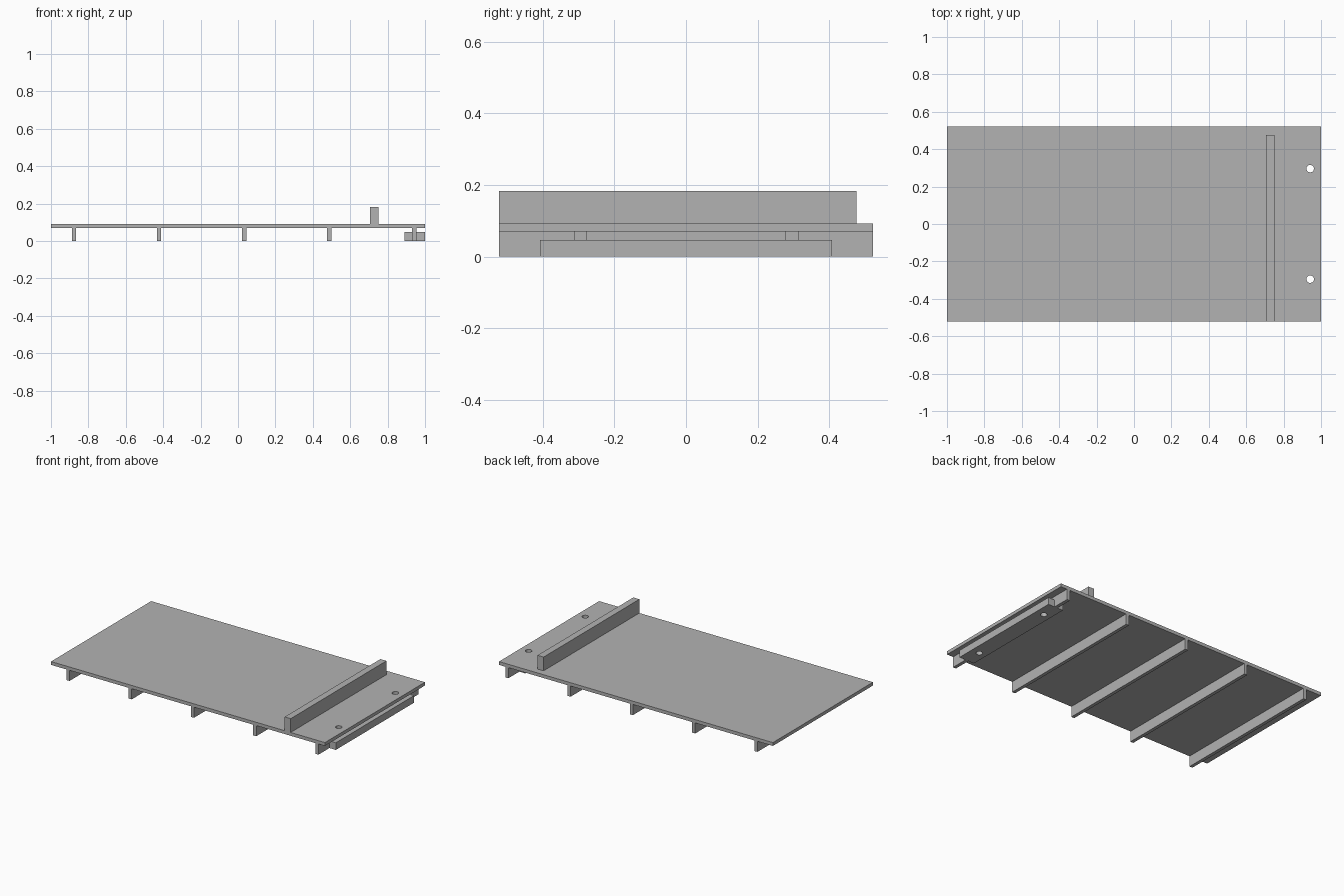
import bpy
import bmesh

if "Cube" in bpy.data.objects:
    bpy.data.objects.remove(bpy.data.objects["Cube"], do_unlink=True)

grey = bpy.data.materials.new("plain grey")
grey.use_nodes = True
colour = (0.45, 0.45, 0.45, 1)
grey.diffuse_color = colour
grey.node_tree.nodes["Principled BSDF"].inputs["Base Color"].default_value = colour


def add_object(name, bm):
    mesh = bpy.data.meshes.new(name)
    bm.to_mesh(mesh)
    bm.free()
    mesh.materials.append(grey)
    obj = bpy.data.objects.new(name, mesh)
    bpy.context.scene.collection.objects.link(obj)
    return obj


def box(name, xs, ys, zs):
    bm = bmesh.new()
    bmesh.ops.create_cube(bm, size=1)
    for v in bm.verts:
        v.co = [a + (b - a) * (c + 0.5) for (a, b), c in zip((xs, ys, zs), v.co)]
    return add_object(name, bm)


half_depth = 0.522
deck_bottom, deck_top = 0.07, 0.092
full = (-half_depth, half_depth)

# Deck and the upright bar across it
deck = box("deck", (-1, 1), full, (deck_bottom, deck_top))
box("stop_bar", (0.706, 0.75), (-half_depth, 0.477), (deck_top, 0.183))

# Five evenly spaced ribs below the deck
ribs = []
for i in range(5):
    x = -0.876 + i * 0.4546
    ribs.append(box(f"rib_{i + 1}", (x - 0.011, x + 0.011), full, (0, deck_bottom)))

# Low block around the last rib
block = box("end_block", (0.889, 1), (-0.408, 0.408), (0, 0.047))

# Two bolt holes through the deck, last rib and block
cutters = []
for y in (-0.295, 0.296):
    bm = bmesh.new()
    bmesh.ops.create_cone(bm, cap_ends=True, segments=32,
                          radius1=0.02, radius2=0.02, depth=0.5)
    bmesh.ops.translate(bm, verts=bm.verts, vec=(0.942, y, 0))
    cutter = add_object("hole_cutter", bm)
    cutter.hide_render = True
    cutters.append(cutter)

drilled = (deck, ribs[-1], block)
for part in drilled:
    for cutter in cutters:
        mod = part.modifiers.new("hole", "BOOLEAN")
        mod.operation = "DIFFERENCE"
        mod.solver = "EXACT"
        mod.object = cutter

# Bake the holes and drop the cutters
graph = bpy.context.evaluated_depsgraph_get()
baked = [bpy.data.meshes.new_from_object(p.evaluated_get(graph)) for p in drilled]
for part, mesh in zip(drilled, baked):
    part.modifiers.clear()
    part.data = mesh
for cutter in cutters:
    bpy.data.objects.remove(cutter, do_unlink=True)
